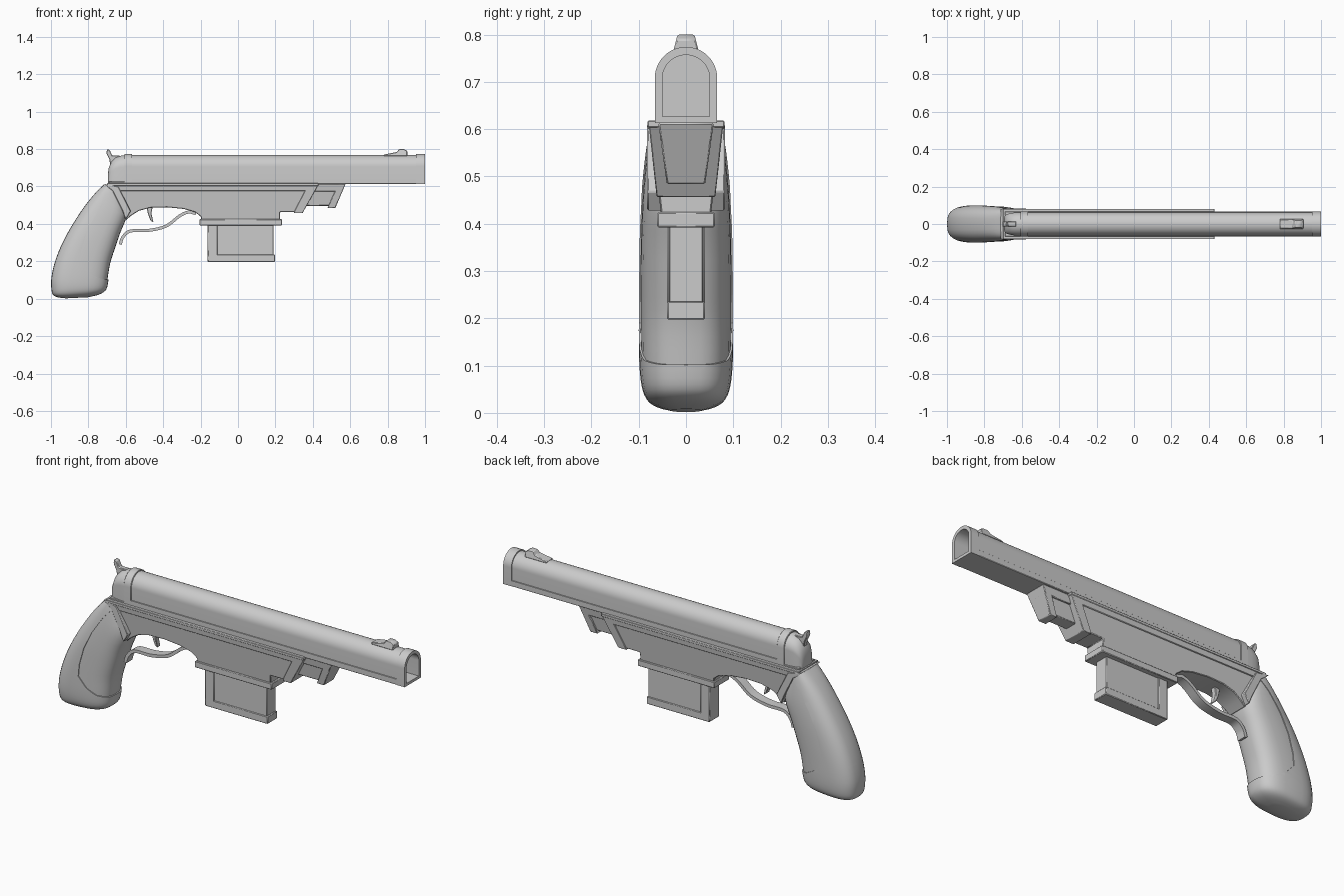
import bpy, bmesh, math
from mathutils import Vector

if "Cube" in bpy.data.objects:
    bpy.data.objects.remove(bpy.data.objects["Cube"])

metal = bpy.data.materials.new("plain grey")
metal.diffuse_color = (0.6, 0.6, 0.6, 1)
metal.use_nodes = True
metal.node_tree.nodes["Principled BSDF"].inputs["Base Color"].default_value = metal.diffuse_color


def finish(name, bm, bevel=0, angle=35):
    bmesh.ops.recalc_face_normals(bm, faces=bm.faces)
    me = bpy.data.meshes.new(name)
    bm.to_mesh(me)
    bm.free()
    ob = bpy.data.objects.new(name, me)
    bpy.context.collection.objects.link(ob)
    me.materials.append(metal)
    bpy.ops.object.select_all(action='DESELECT')
    ob.select_set(True)
    bpy.context.view_layer.objects.active = ob
    bpy.ops.object.shade_smooth_by_angle(angle=math.radians(angle))
    if bevel:
        m = ob.modifiers.new("bevel", 'BEVEL')
        m.width, m.segments, m.limit_method = bevel, 1, 'ANGLE'
    return ob


def loft(name, rings, bevel=0):
    """Skin equal-length rings of points and cap both ends."""
    bm = bmesh.new()
    vs = [[bm.verts.new(p) for p in r] for r in rings]
    n = len(vs[0])
    for a, b in zip(vs, vs[1:]):
        for i in range(n):
            j = (i + 1) % n
            bm.faces.new((a[i], a[j], b[j], b[i]))
    bm.faces.new(vs[0])
    bm.faces.new(vs[-1])
    return finish(name, bm, bevel)


def prism(name, outline, hw, bevel=0.003):
    """Side outline in x, z; half width is a number or a function of z."""
    f = hw if callable(hw) else (lambda z: hw)
    return loft(name, [[(x, s * f(z), z) for x, z in outline] for s in (-1, 1)], bevel)


def box(name, x0, x1, z0, z1, hw, bevel=0.003):
    return prism(name, [(x0, z0), (x1, z0), (x1, z1), (x0, z1)], hw, bevel)


def arch(x, hw, z0, z1, n=24):
    """Flat-bottomed round-topped ring at x."""
    pts = [(x, -hw, z0)]
    for i in range(n + 1):
        a = math.pi * i / n
        pts.append((x, -hw * math.cos(a), z1 - hw + hw * math.sin(a)))
    return pts + [(x, hw, z0)]


def tube(name, x0, x1, hw, z0, z1, bevel=0):
    return loft(name, [arch(x0, hw, z0, z1), arch(x1, hw, z0, z1)], bevel)


def spline(pts, k=5):
    """Smooth curve through points of any dimension."""
    p = [Vector(q) for q in pts]
    p = [p[0] * 2 - p[1]] + p + [p[-1] * 2 - p[-2]]
    out = []
    for a, b, c, d in zip(p, p[1:], p[2:], p[3:]):
        for i in range(k):
            t = i / k
            out.append(0.5 * (2 * b + (c - a) * t + (2 * a - 5 * b + 4 * c - d) * t * t
                              + (3 * b - a - 3 * c + d) * t ** 3))
    return out + [p[-2]]


def cut(ob, cutter, remove=True):
    cutter.hide_render = True
    m = ob.modifiers.new("cut", 'BOOLEAN')
    m.operation, m.solver, m.object = 'DIFFERENCE', 'EXACT', cutter
    bpy.ops.object.select_all(action='DESELECT')
    ob.select_set(True)
    bpy.context.view_layer.objects.active = ob
    bpy.ops.object.modifier_apply(modifier="cut")
    bpy.ops.object.shade_smooth_by_angle(angle=math.radians(35))
    if remove:
        bpy.data.objects.remove(cutter)


# Barrel with bottom rail, muzzle band and hollow bore
barrel = tube("barrel", -0.57, 0.96, 0.062, 0.62, 0.768)
muzzle = tube("muzzle_band", 0.953, 1.0, 0.066, 0.613, 0.774)
for part in (barrel, muzzle):
    cut(part, tube("bore_cutter", 0.7, 1.1, 0.05, 0.627, 0.757))
box("barrel_rail", -0.69, 0.955, 0.613, 0.626, 0.066, 0.002)
for s in (-1, 1):
    rail = box("barrel_side_rail", -0.57, 0.955, 0.62, 0.643, 0.0025, 0.001)
    rail.location.y = s * 0.0635

# Rounded breech and its collar
loft("breech", [arch(x, w, 0.615, z) for x, w, z in (
    (-0.695, 0.032, 0.67), (-0.691, 0.044, 0.70), (-0.678, 0.053, 0.733),
    (-0.655, 0.059, 0.755), (-0.63, 0.062, 0.764), (-0.60, 0.063, 0.767))])
tube("breech_collar", -0.608, -0.566, 0.066, 0.615, 0.774, 0.002)

# Hammer and front sight
prism("hammer", [(-0.70, 0.80), (-0.686, 0.795), (-0.672, 0.765), (-0.63, 0.765),
                 (-0.63, 0.70), (-0.68, 0.70), (-0.688, 0.745), (-0.704, 0.778)], 0.014)
prism("front_sight", [(0.78, 0.762), (0.78, 0.771), (0.848, 0.784), (0.862, 0.80), (0.888, 0.80),
                      (0.905, 0.79), (0.905, 0.762)], lambda z: 0.018 + (0.80 - z) * 0.25)


# Receiver frame, tapering downward, with raised borders
def frame_w(z):
    return 0.053 + (z - 0.42) * 0.11


def rim_w(z):
    return frame_w(z) + 0.005


prism("frame", [(-0.70, 0.61), (0.42, 0.61), (0.335, 0.463), (0.225, 0.463), (0.225, 0.42),
                (-0.195, 0.42), (-0.2, 0.44), (-0.23, 0.463), (-0.29, 0.48), (-0.38, 0.489),
                (-0.47, 0.486), (-0.53, 0.47), (-0.57, 0.445), (-0.60, 0.42), (-0.64, 0.5)], frame_w)
prism("frame_top_border", [(-0.69, 0.612), (0.428, 0.612), (0.41, 0.577), (-0.66, 0.577)], rim_w, 0.002)
box("frame_top_plate", -0.70, 0.43, 0.604, 0.618, 0.081, 0.002)
prism("frame_front_border", [(0.43, 0.61), (0.345, 0.457), (0.298, 0.457), (0.305, 0.475),
                             (0.31, 0.485), (0.365, 0.59), (0.365, 0.61)], rim_w, 0.002)
prism("frame_rear_border", [(-0.715, 0.613), (-0.64, 0.60), (-0.573, 0.468), (-0.60, 0.425),
                            (-0.618, 0.47), (-0.67, 0.575)], 0.082)


# Fore block under the barrel, waisted in the middle
def fore_w(z):
    return 0.04 + (z - 0.48) * 0.14


prism("fore_block_core", [(0.33, 0.61), (0.56, 0.61), (0.51, 0.497), (0.33, 0.497)],
      lambda z: fore_w(z) - 0.01)
prism("fore_block_top", [(0.38, 0.613), (0.575, 0.613), (0.558, 0.573), (0.36, 0.573)], fore_w)
prism("fore_block_end", [(0.535, 0.613), (0.575, 0.613), (0.52, 0.484), (0.478, 0.484)], fore_w)

# Magazine well flange and magazine
box("magazine_flange", -0.205, 0.235, 0.392, 0.425, 0.061)
box("magazine_core", -0.155, 0.19, 0.21, 0.40, 0.036, 0.002)
box("magazine_base", -0.162, 0.197, 0.197, 0.236, 0.04)
box("magazine_spine", -0.162, -0.11, 0.21, 0.40, 0.04)

# Trigger and curved guard
prism("trigger", [(-0.49, 0.50), (-0.455, 0.50), (-0.463, 0.455), (-0.452, 0.408),
                  (-0.468, 0.418), (-0.482, 0.455)], 0.014)
path = spline([(-0.225, 0.455), (-0.265, 0.463), (-0.313, 0.442), (-0.385, 0.388),
               (-0.48, 0.365), (-0.575, 0.362), (-0.615, 0.33), (-0.63, 0.29)])
upper, lower = [], []
for i, p in enumerate(path):
    d = (path[min(i + 1, len(path) - 1)] - path[max(i - 1, 0)]).normalized()
    nrm = Vector((-d.y, d.x)) * 0.008
    upper.append(tuple(p + nrm))
    lower.append(tuple(p - nrm))
prism("trigger_guard", upper + lower[::-1], 0.024, 0)

# Grip: back x, z, front x, z, half width from top to pommel
stations = spline([
    (-0.715, 0.612, -0.64, 0.61, 0.074), (-0.76, 0.568, -0.615, 0.55, 0.084),
    (-0.82, 0.495, -0.59, 0.45, 0.094), (-0.89, 0.388, -0.625, 0.35, 0.099),
    (-0.945, 0.285, -0.652, 0.27, 0.1), (-0.981, 0.19, -0.677, 0.19, 0.1),
    (-0.998, 0.11, -0.691, 0.11, 0.099), (-0.998, 0.055, -0.70, 0.06, 0.094),
    (-0.99, 0.022, -0.717, 0.036, 0.083), (-0.965, 0.008, -0.75, 0.02, 0.062),
    (-0.92, 0.002, -0.80, 0.008, 0.03)], 3)


def grip_rings(shrink, n=32):
    rings = []
    for x0, z0, x1, z1, w in stations:
        ring = []
        for i in range(n):
            a = 2 * math.pi * i / n
            c, s = [math.copysign(abs(v) ** 0.7, v) for v in (math.cos(a), math.sin(a))]
            c *= 1 - shrink
            ring.append(((x0 + x1) / 2 + c * (x1 - x0) / 2, s * w * (1 - shrink),
                         (z0 + z1) / 2 + c * (z1 - z0) / 2))
        rings.append(ring)
    return rings


grip = loft("grip", grip_rings(0))
cut(grip, prism("grip_panel_cutter", [
    (-0.655, 0.585), (-0.56, 0.46), (-0.56, 0.30), (-0.62, 0.10), (-0.70, 0.102), (-0.75, 0.112),
    (-0.80, 0.14), (-0.845, 0.19), (-0.84, 0.25), (-0.815, 0.34), (-0.77, 0.435), (-0.71, 0.525)],
    0.2, 0))
loft("grip_panel", grip_rings(0.04)[1:-3])
